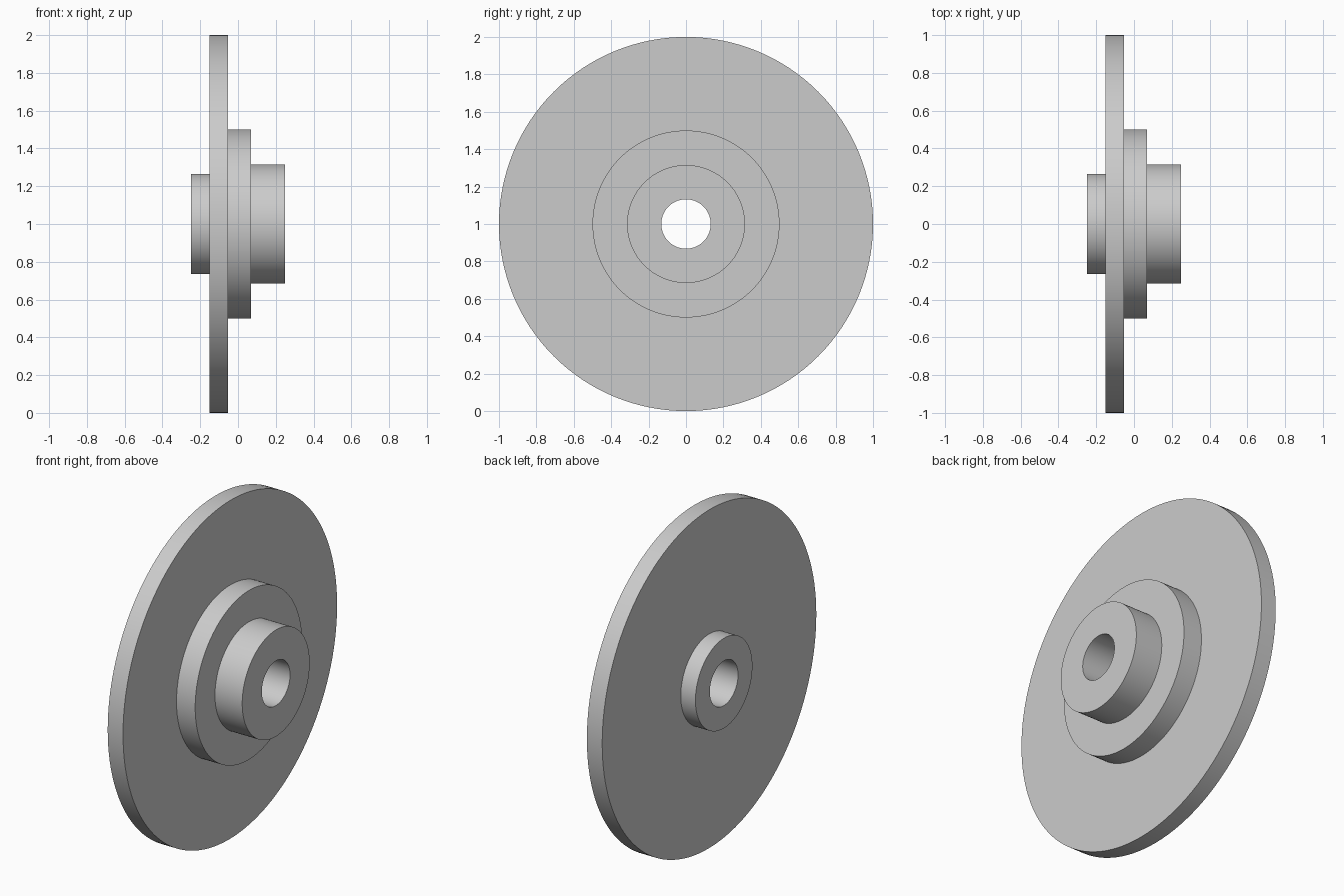
import bpy
import bmesh
import math

cube = bpy.data.objects.get("Cube")
if cube:
    bpy.data.objects.remove(cube, do_unlink=True)

SEGMENTS = 128
CENTRE_Z = 1.0

# Plain grey metal
grey = bpy.data.materials.new("light_grey")
grey.use_nodes = True
colour = (0.6, 0.6, 0.6, 1)
grey.diffuse_color = colour
grey.node_tree.nodes["Principled BSDF"].inputs["Base Color"].default_value = colour


def lathe_x(name, profile):
    """Revolve a closed (x, radius) profile around the horizontal x axle."""
    bm = bmesh.new()
    rings = []
    for i in range(SEGMENTS):
        a = math.tau * i / SEGMENTS
        rings.append([bm.verts.new((x, r * math.sin(a), r * math.cos(a)))
                      for x, r in profile])
    n = len(profile)
    for i, ring in enumerate(rings):
        following = rings[(i + 1) % SEGMENTS]
        for j in range(n):
            k = (j + 1) % n
            bm.faces.new((ring[j], ring[k], following[k], following[j]))
    bmesh.ops.recalc_face_normals(bm, faces=bm.faces)
    mesh = bpy.data.meshes.new(name)
    bm.to_mesh(mesh)
    bm.free()
    mesh.materials.append(grey)
    obj = bpy.data.objects.new(name, mesh)
    obj.location.z = CENTRE_Z
    bpy.context.collection.objects.link(obj)
    bpy.ops.object.select_all(action="DESELECT")
    obj.select_set(True)
    bpy.context.view_layer.objects.active = obj
    bpy.ops.object.shade_smooth_by_angle(angle=math.radians(30))
    return obj


# Stepped wheel: short hub, wide disc, raised shoulder, long hub, through bore
bore = 0.132
steps = [  # start x, end x, radius
    (-0.248, -0.152, 0.266),
    (-0.152, -0.052, 1.0),
    (-0.052, 0.07, 0.5),
    (0.07, 0.248, 0.315),
]
profile = [(steps[0][0], bore)]
for start, end, radius in steps:
    profile += [(start, radius), (end, radius)]
profile.append((steps[-1][1], bore))
lathe_x("stepped_flange_wheel", profile)
